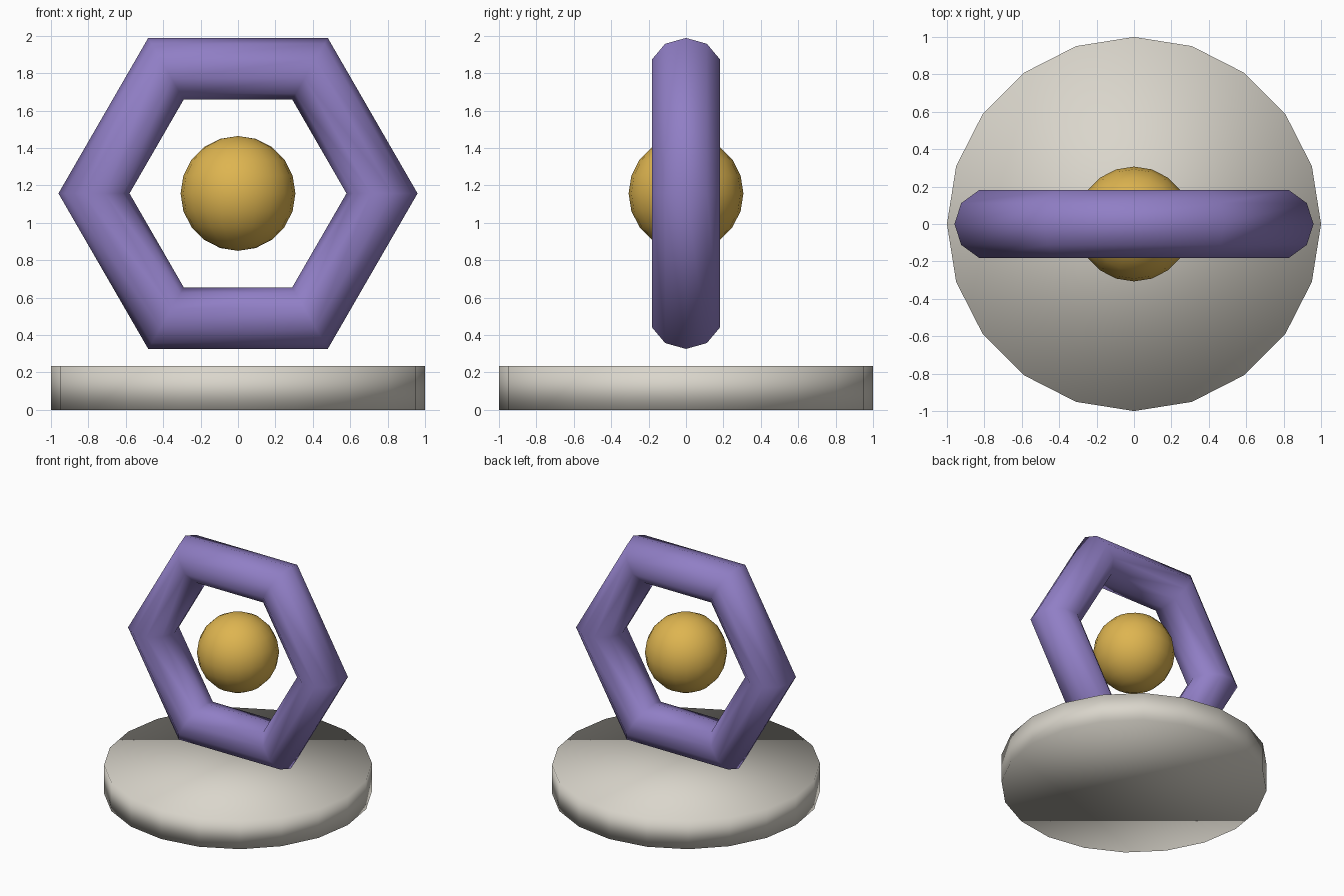
import bpy
import math

cube = bpy.data.objects.get("Cube")
if cube:
    bpy.data.objects.remove(cube, do_unlink=True)


def material(name, rgb):
    mat = bpy.data.materials.new(name)
    mat.use_nodes = True
    color = (*rgb, 1.0)
    mat.diffuse_color = color
    mat.node_tree.nodes["Principled BSDF"].inputs["Base Color"].default_value = color
    return mat


def finish(name, mat):
    obj = bpy.context.object
    obj.name = name
    obj.data.materials.append(mat)
    bpy.ops.object.shade_smooth()
    return obj


ivory = material("ivory", (0.70, 0.67, 0.60))
purple = material("purple", (0.28, 0.21, 0.56))
gold = material("gold", (0.73, 0.46, 0.08))

BASE_HEIGHT = 0.235
CENTRE = (0, 0, 1.157)

# Round base, softly shaded across its rim
bpy.ops.mesh.primitive_cylinder_add(vertices=20, radius=1, depth=BASE_HEIGHT,
                                    location=(0, 0, BASE_HEIGHT / 2))
finish("base", ivory)

# Upright six-sided ring floating above the base
bpy.ops.mesh.primitive_torus_add(major_segments=6, minor_segments=10,
                                 major_radius=0.77, minor_radius=0.19,
                                 location=CENTRE, rotation=(math.pi / 2, 0, 0))
finish("hexagon_ring", purple)

# Ball hovering in the middle of the ring
bpy.ops.mesh.primitive_uv_sphere_add(segments=20, ring_count=10, radius=0.307,
                                     location=CENTRE)
finish("floating_ball", gold)
